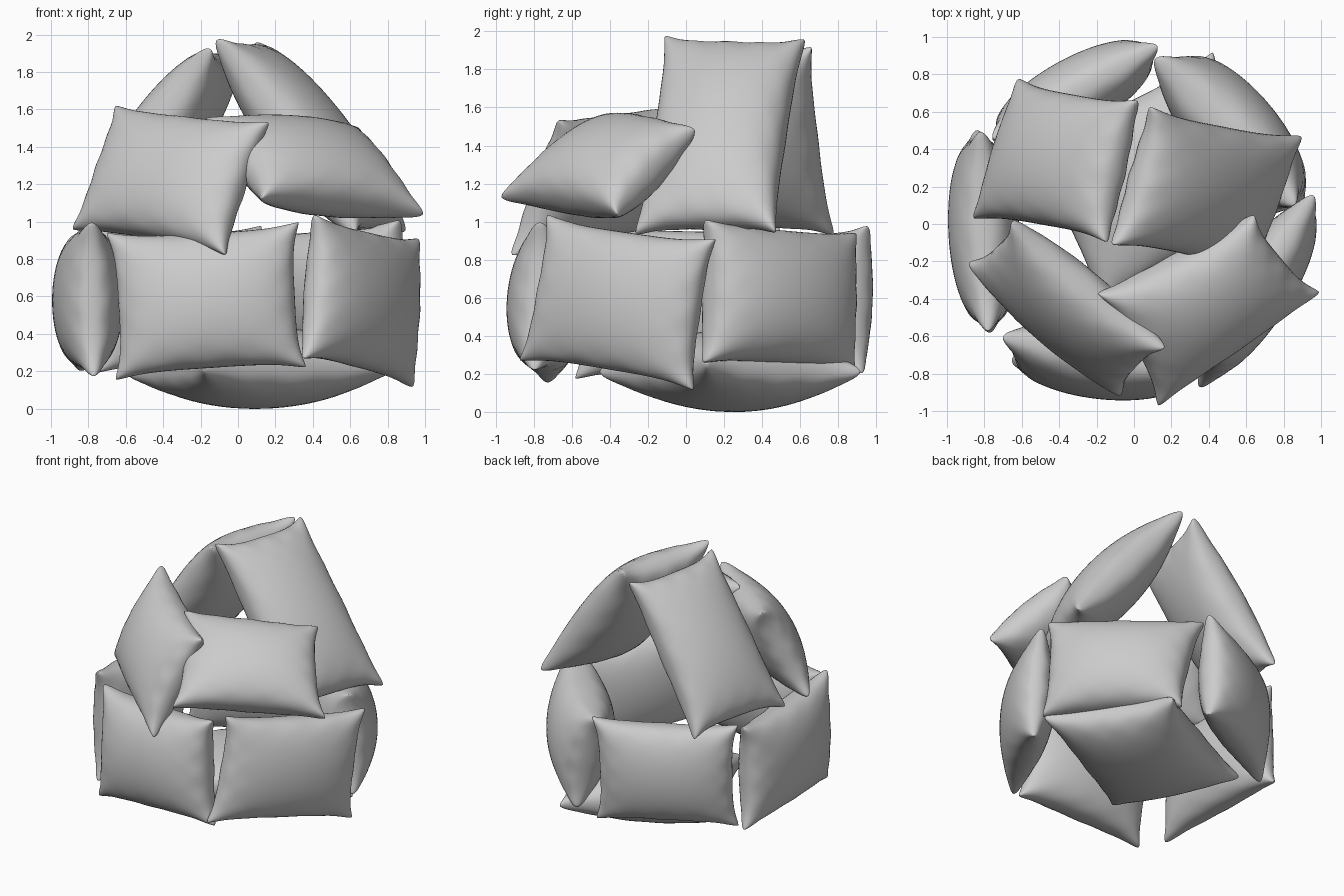
import bpy, bmesh, math
from mathutils import Vector

if "Cube" in bpy.data.objects:
    bpy.data.objects.remove(bpy.data.objects["Cube"])

N = 32  # grid resolution of each cushion face


def cushion(name, corners, thick=0.2, pinch=0.11):
    """Stuffed cushion between four corner tips, with pulled-in seams."""
    a, b, c, d = [Vector(p) for p in corners]
    normal = (c - a).cross(d - b).normalized()
    bm = bmesh.new()
    steps = [math.sin((i / N - 0.5) * math.pi) for i in range(N + 1)]
    for side in (1, -1):
        rows = []
        for v in steps:
            row = []
            for u in steps:
                # seams curve inward between the corner tips, tips are blunted
                blunt = 1 - 0.035 * (u * v) ** 16
                pu = u * (1 - pinch * (1 - v ** 4)) * blunt
                pv = v * (1 - pinch * (1 - u ** 4)) * blunt
                s, t = (pu + 1) / 2, (pv + 1) / 2
                p = (a * (1 - s) + b * s) * (1 - t) + (d * (1 - s) + c * s) * t
                fill = max(0, (1 - u * u) * (1 - v * v))
                h = thick * fill ** 0.42
                # soft puckers along the seams
                edge = fill ** 0.5 * max(abs(u), abs(v)) ** 8
                h += 0.02 * edge * math.sin(13 * u + 2) * math.sin(13 * v + 1)
                row.append(bm.verts.new(p + normal * side * h))
            rows.append(row)
        for j in range(N):
            for i in range(N):
                bm.faces.new((rows[j][i], rows[j][i + 1],
                              rows[j + 1][i + 1], rows[j + 1][i]))
    # sew the two sheets together
    bmesh.ops.remove_doubles(bm, verts=bm.verts, dist=0.0003)
    bmesh.ops.recalc_face_normals(bm, faces=bm.faces)
    for f in bm.faces:
        f.smooth = True
    me = bpy.data.meshes.new(name)
    bm.to_mesh(me)
    bm.free()
    ob = bpy.data.objects.new(name, me)
    bpy.context.collection.objects.link(ob)
    return ob


# base cushion
cushion("base_cushion", [(-0.2, -0.48, 0.21), (0.92, 0.1, 0.25),
                         (0.43, 0.94, 0.21), (-0.62, 0.42, 0.19)], 0.215)

# lower ring of five cushions
cushion("front_cushion", [(-0.72, -0.60, 0.95), (0.34, -0.77, 1.01),
                          (0.38, -0.80, 0.21), (-0.67, -0.73, 0.14)], 0.21)
cushion("front_right_cushion", [(0.40, -0.74, 1.05), (0.97, 0.17, 0.92),
                                (0.94, 0.05, 0.1), (0.34, -0.89, 0.26)], 0.18)
cushion("back_right_cushion", [(0.87, 0.09, 1.02), (0.1, 0.9, 0.95),
                               (0.3, 0.89, 0.2), (0.91, 0.08, 0.25)], 0.23, 0.09)
cushion("back_left_cushion", [(0.14, 0.96, 0.99), (-0.77, 0.45, 0.97),
                              (-0.77, 0.44, 0.18), (0.12, 0.93, 0.19)], 0.19)
cushion("left_cushion", [(-0.82, 0.51, 0.98), (-0.78, -0.59, 1.01),
                         (-0.77, -0.60, 0.16), (-0.84, 0.52, 0.19)], 0.19)

# upper ring of four leaning cushions
cushion("upper_front_left_cushion", [(-0.66, 0.03, 1.63), (0.18, -0.67, 1.54),
                                     (-0.06, -0.93, 0.81), (-0.9, -0.2, 0.95)], 0.19)
cushion("upper_front_right_cushion", [(-0.21, -0.37, 1.55), (0.65, 0.06, 1.49),
                                      (1.01, -0.36, 1.03), (0.12, -0.99, 1.12)], 0.21)
cushion("upper_back_right_cushion", [(-0.13, -0.12, 1.99), (0.08, 0.64, 1.97),
                                     (0.91, 0.48, 0.93), (0.63, -0.28, 0.92)], 0.21)
cushion("upper_back_left_cushion", [(-0.14, -0.11, 1.94), (0.03, 0.67, 1.93),
                                    (-0.62, 0.79, 0.92), (-0.87, 0.02, 0.95)], 0.2)
